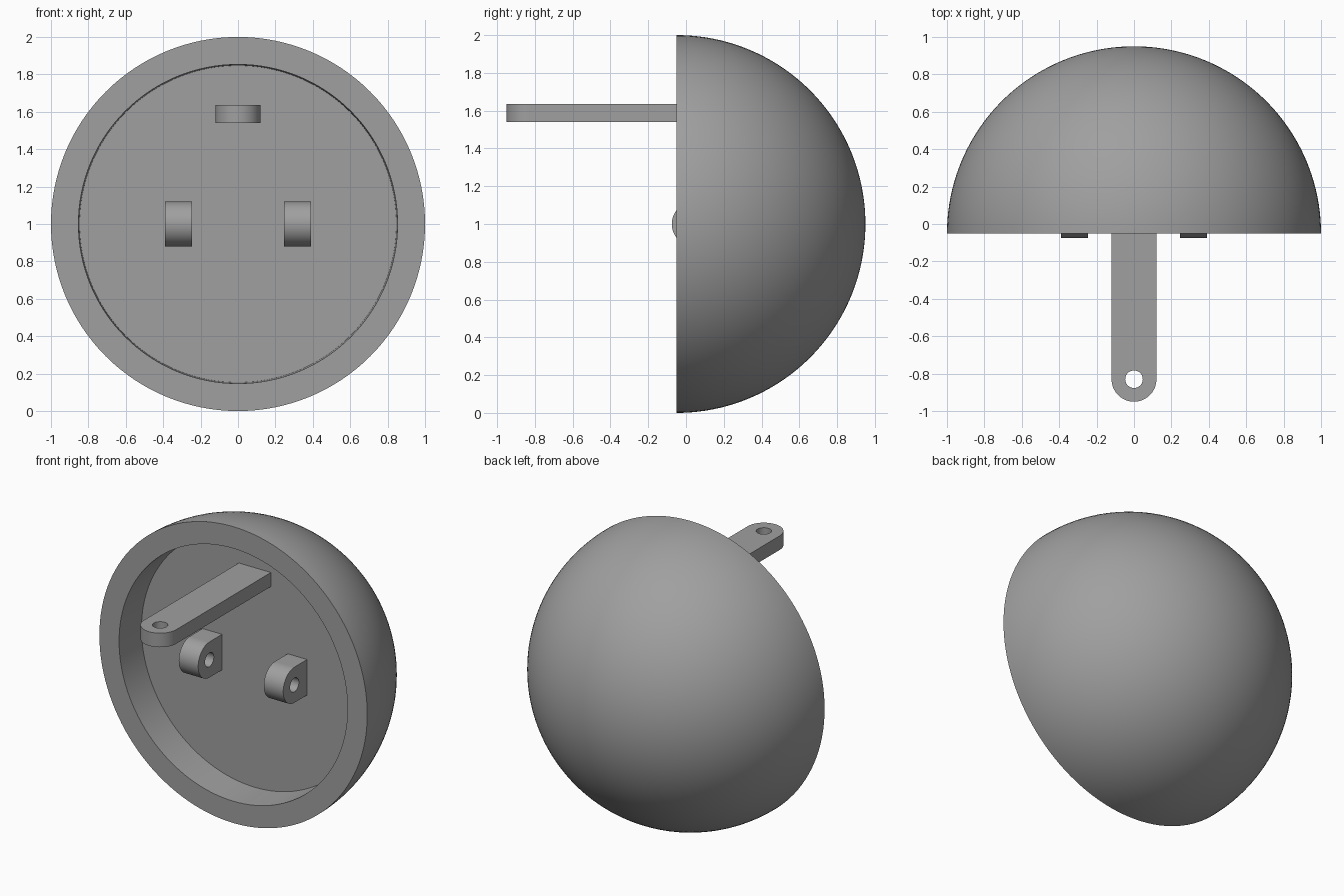
import bpy, bmesh, math
from mathutils import Vector

if "Cube" in bpy.data.objects:
    bpy.data.objects.remove(bpy.data.objects["Cube"])

grey = bpy.data.materials.new("mid_grey")
grey.diffuse_color = (0.35, 0.35, 0.35, 1)
grey.use_nodes = True
grey.node_tree.nodes["Principled BSDF"].inputs["Base Color"].default_value = grey.diffuse_color

RIM_Y, FLOOR_Y = -0.05, 0.18


def finish(name, bm):
    """Turn a bmesh into a smooth-shaded object with sharp edges kept."""
    bmesh.ops.recalc_face_normals(bm, faces=bm.faces)
    me = bpy.data.meshes.new(name)
    bm.to_mesh(me)
    bm.free()
    me.materials.append(grey)
    ob = bpy.data.objects.new(name, me)
    bpy.context.collection.objects.link(ob)
    bpy.ops.object.select_all(action='DESELECT')
    ob.select_set(True)
    bpy.context.view_layer.objects.active = ob
    bpy.ops.object.shade_smooth_by_angle(angle=math.radians(30))
    return ob


def dome():
    """Half ball with a round recess in its flat face, lathed around y."""
    n = 40
    profile = [(math.sin(i / n * math.pi / 2), RIM_Y + math.cos(i / n * math.pi / 2))
               for i in range(n + 1)]
    profile += [(0.853, RIM_Y), (0.847, FLOOR_Y), (0, FLOOR_Y)]
    bm = bmesh.new()
    verts = [bm.verts.new((r, y, 1)) for r, y in profile]
    edges = [bm.edges.new(pair) for pair in zip(verts, verts[1:])]
    bmesh.ops.spin(bm, geom=verts + edges, cent=(0, 0, 1), axis=(0, 1, 0),
                   angle=math.tau, steps=128)
    bmesh.ops.remove_doubles(bm, verts=bm.verts, dist=1e-5)
    finish("dome_body", bm)


def eyelet(name, origin, side, depth, radius, hole, thickness):
    """Round-nosed plate pointing to -y with a hole at its nose centre.
    side = width direction, depth = extrusion direction."""
    origin, side, depth = Vector(origin), Vector(side), Vector(depth)
    back = FLOOR_Y + 0.005 - origin.y
    arc = [math.pi * (i / 32 - 0.5) for i in range(33)]
    outer = [(radius * math.cos(a), radius * math.sin(a)) for a in arc]
    outer += [(-back, radius), (-back, -radius)]
    inner = [(hole * math.cos(i * math.tau / 32), hole * math.sin(i * math.tau / 32))
             for i in range(32)]
    bm = bmesh.new()
    edges = []
    for loop in (outer, inner):
        vs = [bm.verts.new(origin + Vector((0, -u, 0)) + side * v) for u, v in loop]
        edges += [bm.edges.new((vs[i - 1], vs[i])) for i in range(len(vs))]
    bmesh.ops.triangle_fill(bm, edges=edges, use_beauty=True, normal=depth)
    ext = bmesh.ops.extrude_face_region(bm, geom=bm.faces[:], use_keep_orig=True)
    top = [g for g in ext["geom"] if isinstance(g, bmesh.types.BMVert)]
    bmesh.ops.translate(bm, verts=top, vec=depth * thickness)
    finish(name, bm)


dome()

# Long arm reaching out of the recess, with a vertical hole
eyelet("arm", (0, -0.83, 1.54), (1, 0, 0), (0, 0, 1), 0.12, 0.047, 0.095)

# Pair of pivot lugs with sideways holes
for label, s in (("left", -1), ("right", 1)):
    eyelet(label + "_lug", (s * 0.245, 0.045, 1), (0, 0, 1), (s, 0, 0), 0.12, 0.047, 0.145)
